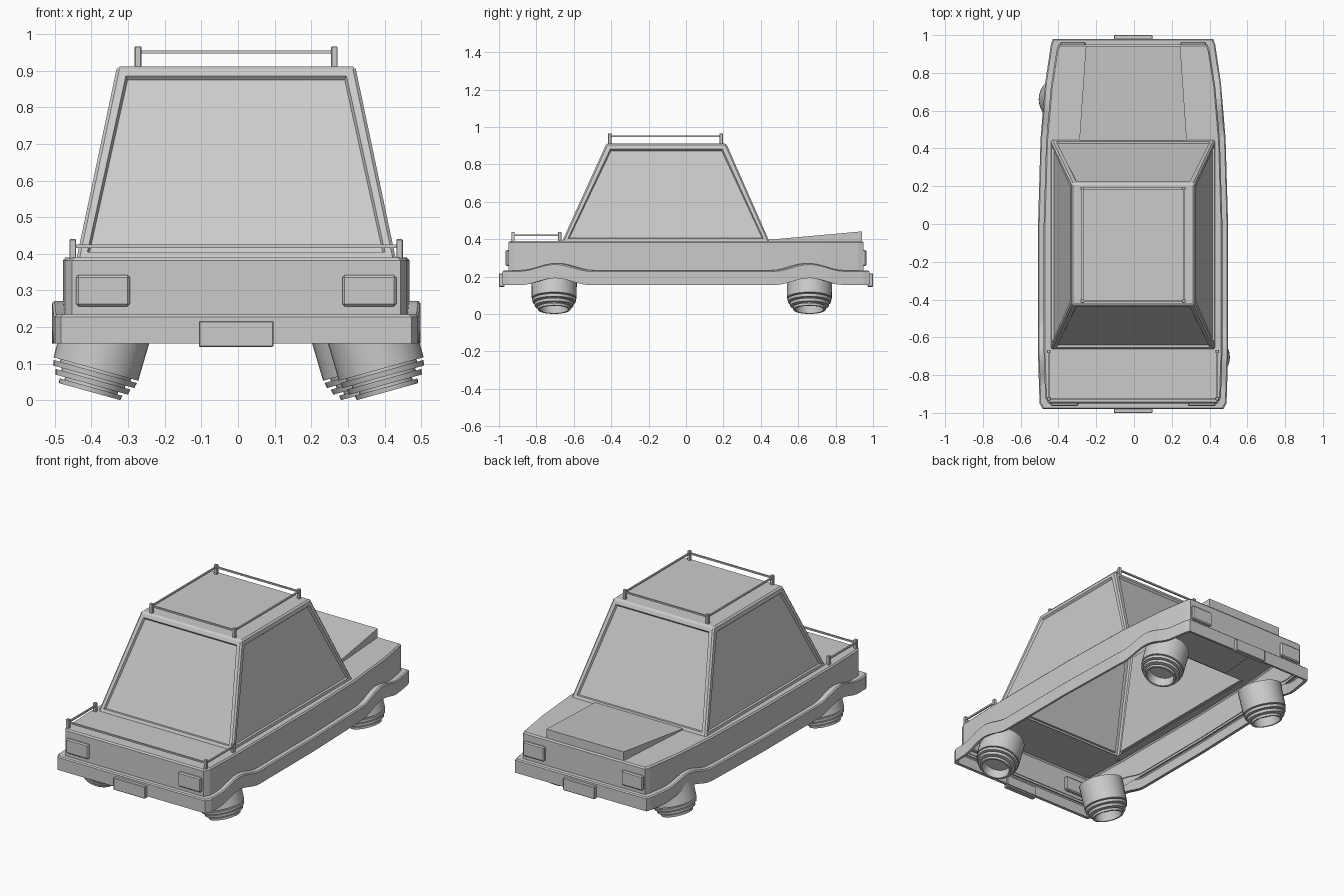
import bpy, bmesh, math
from mathutils import Vector, Matrix

if "Cube" in bpy.data.objects:
    bpy.data.objects.remove(bpy.data.objects["Cube"])

DX = -0.005  # slight sideways offset of the whole body


def finish(name, bm, smooth=False):
    bmesh.ops.recalc_face_normals(bm, faces=bm.faces[:])
    me = bpy.data.meshes.new(name)
    bm.to_mesh(me)
    bm.free()
    ob = bpy.data.objects.new(name, me)
    bpy.context.scene.collection.objects.link(ob)
    if smooth:
        bpy.ops.object.select_all(action='DESELECT')
        ob.select_set(True)
        bpy.context.view_layer.objects.active = ob
        bpy.ops.object.shade_smooth_by_angle(angle=math.radians(35))
    return ob


def box(name, x, y, z, bevel=0.0):
    bm = bmesh.new()
    bmesh.ops.create_cube(bm, size=1)
    for v in bm.verts:
        v.co = Vector([(r[0] + r[1]) / 2 + c * (r[1] - r[0]) for c, r in zip(v.co, (x, y, z))])
        v.co.x += DX
    if bevel:
        bmesh.ops.bevel(bm, geom=bm.edges[:], offset=bevel, segments=1, affect='EDGES')
    return finish(name, bm)


# Plan outline: half width along the length
PLAN = [(-0.98, 0.478), (-0.95, 0.495), (-0.7, 0.503), (0.0, 0.503), (0.45, 0.49),
        (0.75, 0.465), (0.95, 0.435), (0.98, 0.425)]


def width(y):
    for (y0, w0), (y1, w1) in zip(PLAN, PLAN[1:]):
        if y <= y1:
            return w0 + (w1 - w0) * (y - y0) / (y1 - y0)
    return PLAN[-1][1]


def arch(y):
    d = min(abs(y + 0.70), abs(y - 0.66)) / 0.19
    return 0.037 * (0.5 + 0.5 * math.cos(math.pi * d)) if d < 1 else 0.0


def ring(bm, ys, inset, z, arched):
    s = (0.98 - inset) / 0.98
    pts = [(width(y) - inset, y) for y in ys]
    pts += [(-x, y) for x, y in reversed(pts)]
    return [bm.verts.new((x + DX, y * s, z + (arch(y) if arched else 0))) for x, y in pts]


def loft(bm, rings):
    for a, b in zip(rings, rings[1:]):
        n = len(a)
        for i in range(n):
            bm.faces.new((a[i], a[(i + 1) % n], b[(i + 1) % n], b[i]))


# Lower skirt with raised arches over the thrusters
ys = sorted({round(-0.98 + 1.96 * i / 70, 4) for i in range(71)} | {p[0] for p in PLAN})
bm = bmesh.new()
loft(bm, [ring(bm, ys, i, z, True) for i, z in
          ((0.015, 0.157), (0.0, 0.155), (0.0, 0.228), (0.006, 0.234), (0.034, 0.234))])
finish("skirt", bm)

# Upper body shell, deck open beneath the cabin
ys = [p[0] for p in PLAN]
bm = bmesh.new()
rings = [ring(bm, ys, i, z, False) for i, z in ((0.03, 0.22), (0.03, 0.382), (0.037, 0.39))]
loft(bm, rings)
hole = [bm.verts.new((x + DX, y, 0.39)) for x, y in
        ((0.42, -0.65), (0.42, 0.43), (-0.42, 0.43), (-0.42, -0.65))]
edges = [bm.edges.new((hole[i], hole[(i + 1) % 4])) for i in range(4)]
top = set(rings[-1])
edges += [e for e in bm.edges if e.verts[0] in top and e.verts[1] in top]
bmesh.ops.triangle_fill(bm, edges=edges, use_beauty=True)
finish("body", bm)

# Cabin: open-bottomed frustum with recessed windows
bm = bmesh.new()
lo = [bm.verts.new((x + DX, y, 0.39)) for x, y in
      ((0.435, -0.662), (0.435, 0.445), (-0.435, 0.445), (-0.435, -0.662))]
hi = [bm.verts.new((x + DX, y, 0.912)) for x, y in
      ((0.325, -0.425), (0.325, 0.215), (-0.325, 0.215), (-0.325, -0.425))]
loft(bm, [lo, hi])
sides = bm.faces[:]
bm.faces.new(hi)
bmesh.ops.recalc_face_normals(bm, faces=bm.faces[:])
corner = [e for e in bm.edges if max(v.co.z for v in e.verts) > 0.9]
bmesh.ops.bevel(bm, geom=corner, offset=0.008, segments=1, affect='EDGES')
sides = [f for f in bm.faces if f.calc_area() > 0.2 and f.calc_center_median().z < 0.85]
bmesh.ops.inset_individual(bm, faces=sides, thickness=0.027)
bmesh.ops.inset_individual(bm, faces=sides, thickness=0.008, depth=-0.012)
finish("cabin", bm)

# Wedge rising towards the back of the rear deck
bm = bmesh.new()
for s in (-1, 1):
    for x, y, z in ((0.285, 0.44, 0.385), (0.285, 0.44, 0.397), (0.25, 0.942, 0.385), (0.25, 0.942, 0.442)):
        bm.verts.new((s * x + DX, y, z))
bmesh.ops.convex_hull(bm, input=bm.verts[:])
finish("rear_wedge", bm)

# Lights and plates
for s, side in ((-1, "left"), (1, "right")):
    box("front_light_" + side, sorted((s * 0.29, s * 0.437)), (-0.964, -0.93), (0.257, 0.342), 0.006)
    box("rear_light_" + side, sorted((s * 0.25, s * 0.387)), (0.93, 0.964), (0.257, 0.342), 0.006)
for s, end in ((-1, "front"), (1, "rear")):
    box("plate_" + end, (-0.102, 0.102), sorted((s * 0.97, s * 1.0)), (0.146, 0.217), 0.003)


# Rails: square posts joined by thin bars
def rail(name, hx, y0, y1, z0, z1, zb, closed):
    p, b = 0.009, 0.0045
    for x in (-hx, hx):
        for y in (y0, y1):
            box(name + "_post", (x - p, x + p), (y - p, y + p), (z0, z1), 0.002)
        box(name + "_side_bar", (x - b, x + b), (y0, y1), (zb - b, zb + b))
    for y in ((y0, y1) if closed else (y0,)):
        box(name + "_cross_bar", (-hx, hx), (y - b, y + b), (zb - b, zb + b))


rail("roof_rail", 0.268, -0.408, 0.188, 0.905, 0.966, 0.951, True)
rail("front_rail", 0.446, -0.925, -0.675, 0.385, 0.44, 0.421, False)

# Thrusters: stepped nozzles tilted outwards; profile is (radius, height)
PROFILE = [(0.0, 0.05), (0.07, 0.05), (0.076, 0.0), (0.087, 0.0), (0.089, 0.013), (0.075, 0.013),
           (0.075, 0.02), (0.103, 0.02), (0.106, 0.035), (0.09, 0.035), (0.09, 0.042),
           (0.115, 0.042), (0.118, 0.057), (0.1, 0.057), (0.1, 0.064), (0.12, 0.064),
           (0.122, 0.2), (0.0, 0.2)]


def thruster(name, x, y, side):
    bm = bmesh.new()
    vs = [bm.verts.new((r, 0, z)) for r, z in PROFILE]
    es = [bm.edges.new(p) for p in zip(vs, vs[1:])]
    bmesh.ops.spin(bm, geom=vs + es, axis=(0, 0, 1), cent=(0, 0, 0),
                   angle=math.tau, steps=32, use_duplicate=False)
    bmesh.ops.remove_doubles(bm, verts=bm.verts[:], dist=1e-4)
    tilt = Matrix.Rotation(math.radians(-15.5) * side, 4, 'Y')
    bm.transform(Matrix.Translation((x, y, 0.024)) @ tilt)
    finish(name, bm, True)


thruster("thruster_front_left", -0.405, -0.705, -1)
thruster("thruster_front_right", 0.408, -0.705, 1)
thruster("thruster_rear_left", -0.405, 0.66, -1)
thruster("thruster_rear_right", 0.365, 0.66, 1)
